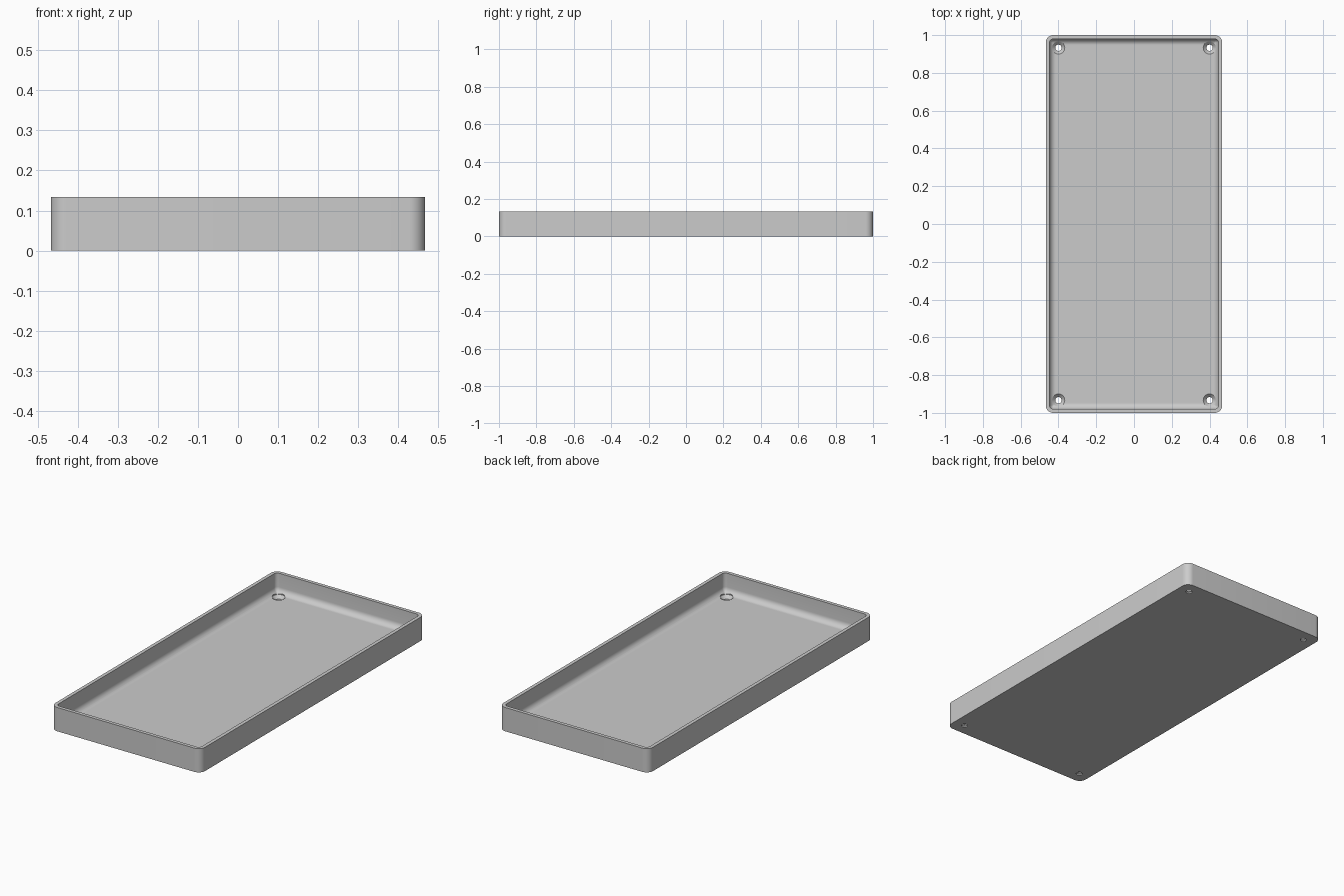
import bpy, bmesh, math
from mathutils import Vector

cube = bpy.data.objects.get("Cube")
if cube:
    bpy.data.objects.remove(cube, do_unlink=True)

HALF_X, HALF_Y, HEIGHT = 0.467, 1.0, 0.134
WALL, FLOOR, CORNER, FILLET = 0.02, 0.024, 0.04, 0.033
HOLE_X, HOLE_Y = 0.4, 0.933

grey = bpy.data.materials.new("plain grey")
grey.use_nodes = True
colour = (0.6, 0.6, 0.6, 1)
grey.diffuse_color = colour
grey.node_tree.nodes["Principled BSDF"].inputs["Base Color"].default_value = colour


def make_object(name, bm):
    bmesh.ops.recalc_face_normals(bm, faces=bm.faces)
    mesh = bpy.data.meshes.new(name)
    bm.to_mesh(mesh)
    bm.free()
    mesh.materials.append(grey)
    obj = bpy.data.objects.new(name, mesh)
    bpy.context.collection.objects.link(obj)
    return obj


def rounded_ring(bm, inset, z, steps=10):
    """Rounded rectangle, inset from the outer wall."""
    r = max(CORNER - inset, 0.004)
    cx, cy = HALF_X - inset - r, HALF_Y - inset - r
    ring = []
    for quarter, (sx, sy) in enumerate([(1, 1), (-1, 1), (-1, -1), (1, -1)]):
        for i in range(steps + 1):
            a = math.pi / 2 * (quarter + i / steps)
            ring.append(bm.verts.new((sx * cx + r * math.cos(a), sy * cy + r * math.sin(a), z)))
    return ring


def loft(bm, rings):
    """Skin neighbouring rings and cap both ends."""
    for a, b in zip(rings, rings[1:]):
        for i in range(len(a)):
            j = (i + 1) % len(a)
            bm.faces.new((a[i], a[j], b[j], b[i]))
    bm.faces.new(rings[0])
    bm.faces.new(rings[-1])


# Tray: outer wall, rim, inner wall, curved fillet and floor
profile = [(0, 0), (0, HEIGHT), (WALL, HEIGHT)]
for i in range(9):
    a = math.pi / 2 * i / 8
    profile.append((WALL + FILLET * (1 - math.cos(a)), FLOOR + FILLET * (1 - math.sin(a))))
bm = bmesh.new()
loft(bm, [rounded_ring(bm, inset, z) for inset, z in profile])
tray = make_object("tray", bm)

# Countersunk screw holes in the four corners
hole_profile = [(0.0165, -0.02), (0.0165, 0.007), (0.0335, FLOOR), (0.0335, 0.08)]
bm = bmesh.new()
for sx in (-1, 1):
    for sy in (-1, 1):
        rings = []
        for r, z in hole_profile:
            angles = [math.tau * i / 32 for i in range(32)]
            rings.append([bm.verts.new((sx * HOLE_X + r * math.cos(a),
                                        sy * HOLE_Y + r * math.sin(a), z)) for a in angles])
        loft(bm, rings)
cutter = make_object("screw_hole_cutter", bm)
cutter.hide_render = True

bpy.context.view_layer.objects.active = tray
tray.select_set(True)
cut = tray.modifiers.new("screw holes", "BOOLEAN")
cut.operation = "DIFFERENCE"
cut.solver = "EXACT"
cut.object = cutter
bpy.ops.object.modifier_apply(modifier=cut.name)
bpy.data.objects.remove(cutter, do_unlink=True)

bpy.ops.object.shade_smooth_by_angle(angle=math.radians(30))
